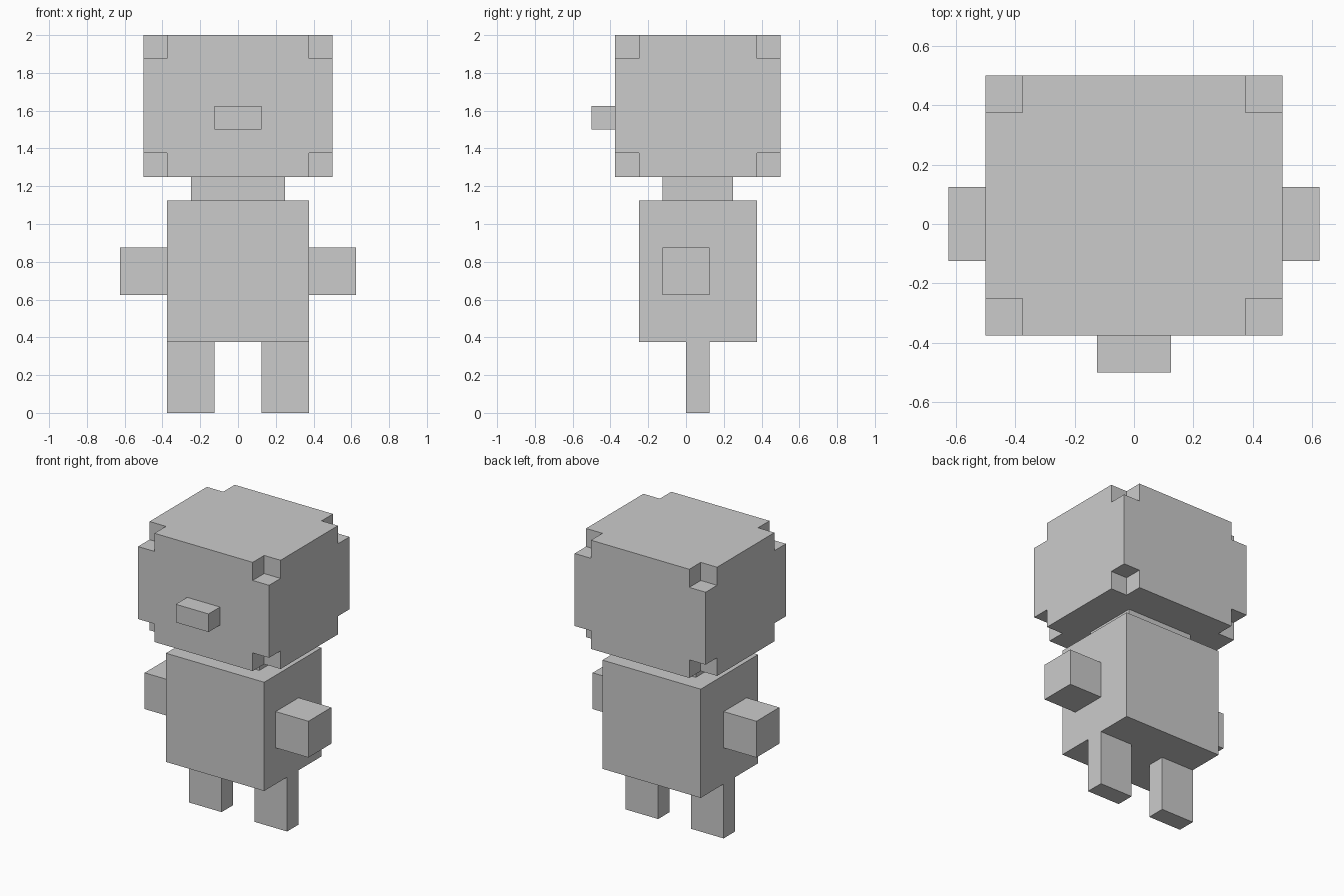
import bpy
import bmesh
from itertools import product
from mathutils import Vector

cube = bpy.data.objects.get("Cube")
if cube:
    bpy.data.objects.remove(cube, do_unlink=True)

U = 0.125  # one block

grey = bpy.data.materials.new("plain grey")
grey.use_nodes = True
colour = (0.6, 0.6, 0.6, 1)
grey.diffuse_color = colour
grey.node_tree.nodes["Principled BSDF"].inputs["Base Color"].default_value = colour


def finish(name, bm):
    mesh = bpy.data.meshes.new(name)
    bm.to_mesh(mesh)
    bm.free()
    mesh.materials.append(grey)
    obj = bpy.data.objects.new(name, mesh)
    bpy.context.collection.objects.link(obj)
    return obj


def box(name, low, high):
    """Box between two corners given in blocks."""
    low, high = Vector(low) * U, Vector(high) * U
    bm = bmesh.new()
    bmesh.ops.create_cube(bm, size=1)
    bmesh.ops.scale(bm, vec=high - low, verts=bm.verts)
    bmesh.ops.translate(bm, vec=(low + high) / 2, verts=bm.verts)
    return finish(name, bm)


def notched_box(name, low, high):
    """Box with a one-block notch in each of its eight corners."""
    cuts = [(a, a + 1, b - 1, b) for a, b in zip(low, high)]
    cells = {c for c in product(range(3), repeat=3) if 1 in c}
    bm = bmesh.new()
    for cell in cells:
        for axis, side in product(range(3), (0, 1)):
            beside = list(cell)
            beside[axis] += 2 * side - 1
            if tuple(beside) in cells:
                continue
            # Outer face of this cell, wound around the axis
            corners = []
            for p, q in ((0, 0), (1, 0), (1, 1), (0, 1)):
                step = [0, 0, 0]
                step[axis] = side
                step[(axis + 1) % 3] = p
                step[(axis + 2) % 3] = q
                corners.append(bm.verts.new(
                    [cuts[i][cell[i] + step[i]] * U for i in range(3)]))
            bm.faces.new(corners if side else corners[::-1])
    bmesh.ops.remove_doubles(bm, verts=bm.verts, dist=U / 100)
    bmesh.ops.dissolve_limit(bm, angle_limit=0.01, verts=bm.verts, edges=bm.edges)
    bmesh.ops.recalc_face_normals(bm, faces=bm.faces)
    return finish(name, bm)


# Head, nose, neck and body
notched_box("head", (-4, -3, 10), (4, 4, 16))
box("nose", (-1, -4, 12), (1, -3, 13))
box("neck", (-2, -1, 9), (2, 2, 10))
box("body", (-3, -2, 3), (3, 3, 9))

# Arms and legs on both sides
for side, x in (("left", 1), ("right", -1)):
    arm = sorted((3 * x, 5 * x))
    leg = sorted((x, 3 * x))
    box(side + "_arm", (arm[0], -1, 5), (arm[1], 1, 7))
    box(side + "_leg", (leg[0], 0, 0), (leg[1], 1, 3))
